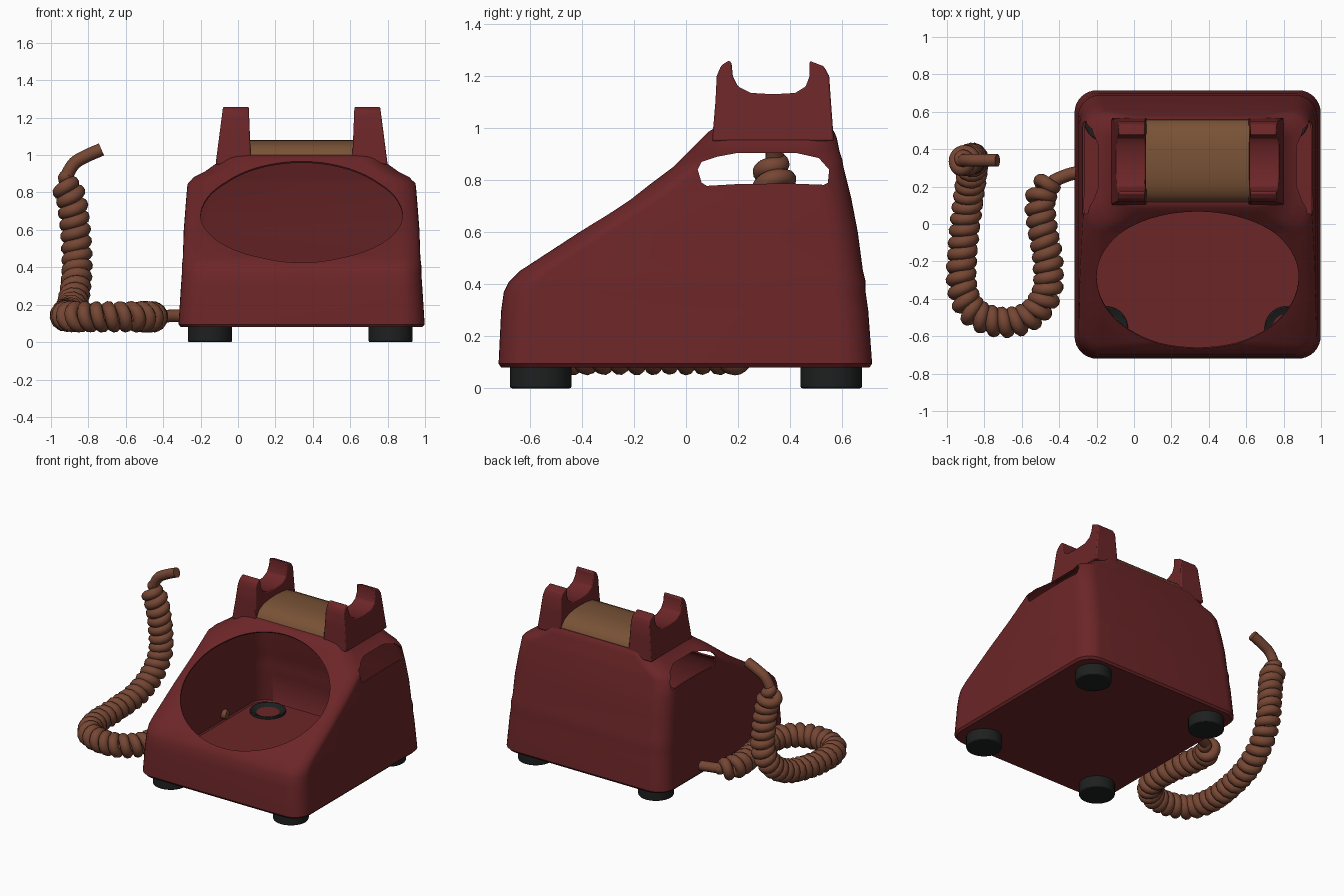
import bpy, bmesh, math
from mathutils import Vector, Matrix

cube = bpy.data.objects.get("Cube")
if cube:
    bpy.data.objects.remove(cube, do_unlink=True)

CX = 0.34  # centre of the body across x


def material(name, rgb):
    m = bpy.data.materials.new(name)
    m.use_nodes = True
    m.diffuse_color = (*rgb, 1)
    m.node_tree.nodes["Principled BSDF"].inputs["Base Color"].default_value = (*rgb, 1)
    return m


RED = material("dark red plastic", (0.15, 0.019, 0.021))
BROWN = material("brown cord", (0.18, 0.062, 0.034))
TAN = material("tan panel", (0.19, 0.085, 0.037))
BLACK = material("black rubber", (0.013, 0.014, 0.014))


def finish(bm, name, mat):
    bmesh.ops.recalc_face_normals(bm, faces=bm.faces)
    me = bpy.data.meshes.new(name)
    bm.to_mesh(me)
    bm.free()
    ob = bpy.data.objects.new(name, me)
    bpy.context.collection.objects.link(ob)
    if mat:
        me.materials.append(mat)
    return ob


def activate(ob):
    bpy.ops.object.select_all(action="DESELECT")
    ob.select_set(True)
    bpy.context.view_layer.objects.active = ob


def smooth(ob, angle=35):
    activate(ob)
    bpy.ops.object.shade_smooth_by_angle(angle=math.radians(angle))


def extrude_x(name, profile, x0, x1, mat):
    """Extrude a closed (y, z) profile from x0 to x1."""
    bm = bmesh.new()
    face = bm.faces.new([bm.verts.new((x0, y, z)) for y, z in profile])
    out = bmesh.ops.extrude_face_region(bm, geom=[face])["geom"]
    moved = [v for v in out if isinstance(v, bmesh.types.BMVert)]
    bmesh.ops.translate(bm, verts=moved, vec=(x1 - x0, 0, 0))
    return finish(bm, name, mat)


def bevel(ob, width, segments=2):
    b = ob.modifiers.new("soft edges", "BEVEL")
    b.width, b.segments, b.limit_method = width, segments, "ANGLE"


def catmull(pts, steps):
    """Smooth path through the points."""
    p = [Vector(q) for q in pts]
    p = [2 * p[0] - p[1]] + p + [2 * p[-1] - p[-2]]
    out = []
    for a, b, c, d in zip(p, p[1:], p[2:], p[3:]):
        for i in range(steps):
            t = i / steps
            out.append(0.5 * (2 * b + (c - a) * t + (2 * a - 5 * b + 4 * c - d) * t * t
                              + (3 * b - a - 3 * c + d) * t ** 3))
    return out + [p[-2]]


# Body shell: rounded rectangles lofted by height (z, front y, back y, half width)
levels = [
    (0.08, -0.71, 0.705, 0.645), (0.095, -0.72, 0.715, 0.658), (0.3, -0.71, 0.70, 0.645),
    (0.37, -0.70, 0.69, 0.64), (0.41, -0.68, 0.69, 0.64), (0.45, -0.64, 0.68, 0.635),
    (0.6, -0.41, 0.66, 0.63), (0.73, -0.21, 0.635, 0.62), (0.85, -0.05, 0.605, 0.61),
    (0.88, -0.02, 0.60, 0.58), (0.91, 0.01, 0.59, 0.52), (0.96, 0.06, 0.58, 0.45),
    (0.985, 0.085, 0.57, 0.435), (1.0, 0.11, 0.56, 0.42),
]
bm = bmesh.new()
rings = []
for z, yf, yb, w in levels:
    r = 0.12
    ring = []
    for k, (x, y) in enumerate([(w - r, yb - r), (r - w, yb - r), (r - w, yf + r), (w - r, yf + r)]):
        for i in range(9):
            a = math.pi / 2 * (k + i / 8)
            ring.append(bm.verts.new((CX + x + r * math.cos(a), y + r * math.sin(a), z)))
    rings.append(ring)
for lo, hi in zip(rings, rings[1:]):
    for i in range(len(lo)):
        j = (i + 1) % len(lo)
        bm.faces.new((lo[i], lo[j], hi[j], hi[i]))
bm.faces.new(rings[0])
bm.faces.new(rings[-1])
body = finish(bm, "body_shell", RED)
wall = body.modifiers.new("wall", "SOLIDIFY")
wall.thickness, wall.offset = 0.01, -1

# Cutters: dial opening square to the slope, and side hand slots
bm = bmesh.new()
bmesh.ops.create_cone(bm, cap_ends=True, segments=64, radius1=1, radius2=1, depth=0.4,
                      matrix=Matrix.Translation((CX, -0.295, 0.69))
                      @ Matrix.Rotation(math.radians(37), 4, "X")
                      @ Matrix.Diagonal((0.54, 0.455, 1, 1)))
dial_cutter = finish(bm, "dial_cutter", None)
slot = [(0.045, 0.84), (0.06, 0.87), (0.12, 0.89), (0.2, 0.905), (0.42, 0.905), (0.51, 0.885),
        (0.55, 0.84), (0.545, 0.79), (0.53, 0.782), (0.4, 0.787), (0.2, 0.785), (0.08, 0.778), (0.06, 0.79)]
slot_cutter = extrude_x("slot_cutter", slot, CX - 0.9, CX + 0.9, None)
for cutter in (dial_cutter, slot_cutter):
    cut = body.modifiers.new(cutter.name, "BOOLEAN")
    cut.operation, cut.solver, cut.object = "DIFFERENCE", "EXACT", cutter
activate(body)
for m in list(body.modifiers):
    bpy.ops.object.modifier_apply(modifier=m.name)
for cutter in (dial_cutter, slot_cutter):
    bpy.data.objects.remove(cutter, do_unlink=True)
smooth(body)

# Cradle posts with a notch between front and back prongs
prongs = [(0.10, 0.95), (0.113, 1.1), (0.118, 1.2), (0.135, 1.24), (0.165, 1.26), (0.175, 1.25),
          (0.18, 1.2), (0.2, 1.16), (0.25, 1.135), (0.335, 1.13), (0.42, 1.135), (0.46, 1.16),
          (0.475, 1.2), (0.475, 1.258), (0.53, 1.237), (0.55, 1.2), (0.557, 1.1), (0.568, 0.95)]
for side, label in ((-1, "right"), (1, "left")):
    post = extrude_x(label + "_cradle_post", prongs, CX + side * 0.27, CX + side * 0.46, RED)
    for v in post.data.vertices:  # taper the outer and inner faces upward
        outer = abs(v.co.x - CX) > 0.4
        v.co.x += side * (v.co.z - 0.95) * (-0.13 if outer else 0.04)
    bevel(post, 0.008)
    smooth(post)

# Curved panel between the posts
arc = [(0.11, 0.98), (0.125, 1.015), (0.15, 1.045), (0.2, 1.068), (0.27, 1.078), (0.335, 1.08),
       (0.4, 1.078), (0.47, 1.068), (0.52, 1.045), (0.55, 1.015), (0.562, 0.98)]
smooth(extrude_x("cradle_panel", arc, CX - 0.28, CX + 0.28, TAN))

# Rubber feet, pushed through the floor, with a recessed top
for sx, lx in ((-1, "right"), (1, "left")):
    for sy, ly in ((-1, "front"), (1, "back")):
        bm = bmesh.new()
        bmesh.ops.create_cone(bm, cap_ends=True, segments=40, radius1=0.118, radius2=0.118, depth=0.11,
                              matrix=Matrix.Translation((CX - 0.007 + sx * 0.483, sy * 0.558, 0.055)))
        top = max(bm.faces, key=lambda f: f.calc_center_median().z)
        bmesh.ops.inset_individual(bm, faces=[top], thickness=0.06)
        bmesh.ops.translate(bm, verts=top.verts, vec=(0, 0, -0.03))
        foot = finish(bm, ly + "_" + lx + "_foot", BLACK)
        bevel(foot, 0.008)
        smooth(foot)

# Cord: a helix wound round a smooth path, straight at both ends
path = catmull([(-0.28, 0.28, 0.14), (-0.36, 0.26, 0.14), (-0.44, 0.22, 0.135), (-0.5, 0.14, 0.135),
                (-0.49, -0.02, 0.135), (-0.46, -0.2, 0.135), (-0.47, -0.38, 0.135),
                (-0.57, -0.5, 0.135), (-0.72, -0.525, 0.135), (-0.86, -0.47, 0.135),
                (-0.92, -0.33, 0.14), (-0.915, -0.12, 0.15), (-0.89, 0.1, 0.19),
                (-0.87, 0.25, 0.28), (-0.86, 0.34, 0.42), (-0.87, 0.35, 0.6), (-0.89, 0.34, 0.76),
                (-0.92, 0.34, 0.86), (-0.88, 0.34, 0.95), (-0.81, 0.34, 0.995), (-0.73, 0.34, 1.03)], 34)
lengths = [0.0]
for a, b in zip(path, path[1:]):
    lengths.append(lengths[-1] + (b - a).length)
total, pitch, coil_radius = lengths[-1], 0.064, 0.05
normal = Vector((0, 0, 1))
points = []
for i, p in enumerate(path):
    t = (path[min(i + 1, len(path) - 1)] - path[max(i - 1, 0)]).normalized()
    normal = (normal - t * normal.dot(t)).normalized()
    ramp = min(1, max(0, (lengths[i] - 0.15) / 0.05), max(0, (total - 0.24 - lengths[i]) / 0.06))
    turn = 2 * math.pi * lengths[i] / pitch
    points.append(p + coil_radius * ramp * (normal * math.cos(turn) + t.cross(normal) * math.sin(turn)))
curve = bpy.data.curves.new("coiled_cord", "CURVE")
curve.dimensions = "3D"
curve.bevel_depth, curve.bevel_resolution, curve.use_fill_caps = 0.035, 3, True
spline = curve.splines.new("POLY")
spline.points.add(len(points) - 1)
for sp, p in zip(spline.points, points):
    sp.co = (*p, 1)
cord = bpy.data.objects.new("coiled_cord", curve)
bpy.context.collection.objects.link(cord)
curve.materials.append(BROWN)
activate(cord)
bpy.ops.object.convert(target="MESH")
smooth(cord, 60)
